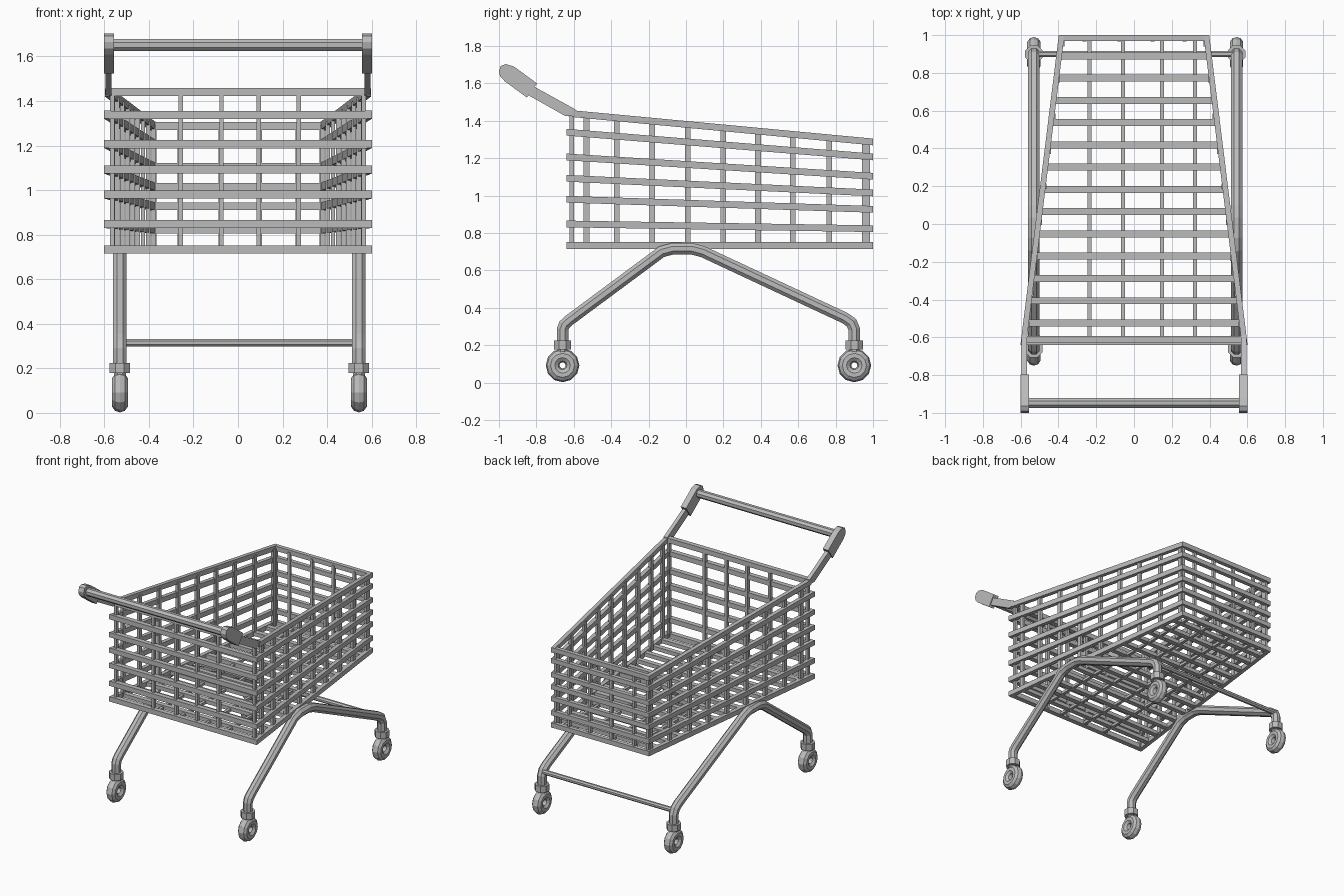
import bpy, bmesh, math
from mathutils import Vector

if "Cube" in bpy.data.objects:
    bpy.data.objects.remove(bpy.data.objects["Cube"], do_unlink=True)

metal = bpy.data.materials.new("grey_metal")
metal.use_nodes = True
GREY = (0.5, 0.5, 0.5, 1)
metal.diffuse_color = GREY
metal.node_tree.nodes["Principled BSDF"].inputs["Base Color"].default_value = GREY

X, Y, Z = Vector((1, 0, 0)), Vector((0, 1, 0)), Vector((0, 0, 1))
FRONT, BACK = -0.63, 0.985


def finish(name, bm, smooth=False):
    bmesh.ops.recalc_face_normals(bm, faces=bm.faces)
    mesh = bpy.data.meshes.new(name)
    bm.to_mesh(mesh)
    bm.free()
    mesh.materials.append(metal)
    ob = bpy.data.objects.new(name, mesh)
    bpy.context.collection.objects.link(ob)
    return ob


def bar(bm, a, b, u, v, w, h):
    """Four-sided bar from a to b, w wide along u and h along v."""
    rings = []
    for p in (Vector(a), Vector(b)):
        rings.append([bm.verts.new(p + u * w / 2 * i + v * h / 2 * j)
                      for i, j in ((-1, -1), (1, -1), (1, 1), (-1, 1))])
    bm.faces.new(rings[0])
    bm.faces.new(rings[1])
    for i in range(4):
        k = (i + 1) % 4
        bm.faces.new((rings[0][i], rings[0][k], rings[1][k], rings[1][i]))


def prism(bm, profile, x0, x1):
    """Side profile (y, z) extruded across x."""
    near = [bm.verts.new((x0, y, z)) for y, z in profile]
    far = [bm.verts.new((x1, y, z)) for y, z in profile]
    bm.faces.new(near)
    bm.faces.new(far)
    for i in range(len(near)):
        k = (i + 1) % len(near)
        bm.faces.new((near[i], near[k], far[k], far[i]))


def tube(bm, points, r, sides=8):
    """Round tube swept along a path lying in one upright plane."""
    pts = [Vector(p) for p in points]
    across = X if abs((pts[-1] - pts[0]).x) < 0.01 else Y
    rings = []
    for i, p in enumerate(pts):
        d0 = (p - pts[max(i - 1, 0)]).normalized()
        d1 = (pts[min(i + 1, len(pts) - 1)] - p).normalized()
        d = (d0 + d1).normalized()
        up = across.cross(d)
        stretch = 1 / d.dot(d1 if d1.length else d0)
        ring = []
        for s in range(sides):
            t = 2 * math.pi * (s + 0.5) / sides
            ring.append(bm.verts.new(p + across * r * math.cos(t) + up * r * stretch * math.sin(t)))
        rings.append(ring)
    for a, b in zip(rings, rings[1:]):
        for s in range(sides):
            k = (s + 1) % sides
            bm.faces.new((a[s], a[k], b[k], b[s]))
    bm.faces.new(rings[0])
    bm.faces.new(rings[-1])


def half_width(y):
    return 0.585 - 0.2 * (y - FRONT) / (BACK - FRONT)


def level(z, y):
    """Rails converge toward the back, where the basket is shallower."""
    t = (y - FRONT) / (BACK - FRONT)
    return 0.733 + (z - 0.733) * (1 - 0.215 * t)


# Basket rails, all round
RAILS = (0.733, 0.848, 0.98, 1.092, 1.206, 1.338, 1.44)
TOP = RAILS[-1]
side_rails, front_rails, back_rails = bmesh.new(), bmesh.new(), bmesh.new()
for z in RAILS:
    start = -0.61 if z == TOP else -0.64
    for s in (-1, 1):
        bar(side_rails, (s * half_width(start), start, level(z, start)),
            (s * half_width(1), 1, level(z, 1)), X, Z, 0.03, 0.036)
    y = -0.61 if z == TOP else -0.622
    bar(front_rails, (-0.58, y, z), (0.58, y, z), Y, Z, 0.036, 0.036)
    zb = level(z, BACK)
    bar(back_rails, (-0.39, BACK, zb), (0.39, BACK, zb), Y, Z, 0.03, 0.034)
finish("side_rails", side_rails)
finish("front_rails", front_rails)
finish("back_rails", back_rails)

# Basket uprights, just inside the rails
uprights = bmesh.new()
for y in (-0.532, -0.37, -0.18, 0.01, 0.2, 0.385, 0.57, 0.765, 0.955):
    for s in (-1, 1):
        x = s * (half_width(y) - 0.01)
        bar(uprights, (x, y, 0.725), (x, y, level(TOP, y)), X, Y, 0.02, 0.03)
for x in (-0.565, -0.258, -0.074, 0.094, 0.272, 0.565):
    bar(uprights, (x, -0.61, 0.725), (x, -0.61, TOP), X, Y, 0.02, 0.025)
for x in (-0.375, -0.262, -0.078, 0.098, 0.268, 0.375):
    bar(uprights, (x, 0.975, 0.725), (x, 0.975, level(TOP, 0.975)), X, Y, 0.02, 0.02)
finish("basket_uprights", uprights)

# Basket floor
floor = bmesh.new()
for i in range(13):
    y = 0.89 - i * 0.1178
    w = half_width(y)
    bar(floor, (-w, y, 0.733), (w, y, 0.733), Y, Z, 0.036, 0.028)
for x in (-0.235, -0.058, 0.148, 0.323):
    bar(floor, (x, FRONT, 0.727), (x, BACK, 0.727), X, Z, 0.021, 0.02)
finish("basket_floor", floor)

# Handle: arms, end grips and push bar
ARM = ((-0.59, 1.425), (-0.59, 1.46), (-0.82, 1.587), (-0.84, 1.535), (-0.645, 1.425))
GRIP = ((-0.85, 1.524), (-0.797, 1.60), (-0.92, 1.69), (-0.963, 1.703),
        (-0.99, 1.693), (-1.0, 1.665), (-0.994, 1.637), (-0.968, 1.61))
for side, s in (("left", 1), ("right", -1)):
    bm = bmesh.new()
    prism(bm, ARM, s * 0.567, s * 0.595)
    finish(side + "_handle_arm", bm)
    bm = bmesh.new()
    prism(bm, GRIP, s * 0.557, s * 0.601)
    finish(side + "_handle_grip", bm)
bm = bmesh.new()
tube(bm, ((-0.57, -0.947, 1.652), (0.57, -0.947, 1.652)), 0.029)
finish("push_bar", bm)

# Bent leg frames with castors
LEG = ((-0.66, 0.2), (-0.66, 0.285), (-0.65, 0.31), (-0.625, 0.333), (-0.13, 0.7),
       (-0.07, 0.716), (0.03, 0.716), (0.09, 0.7), (0.85, 0.345), (0.885, 0.32),
       (0.9, 0.285), (0.9, 0.2))
for side, x in (("left", 0.543), ("right", -0.53)):
    bm = bmesh.new()
    tube(bm, [(x, y, z) for y, z in LEG], 0.033)
    finish(side + "_leg_frame", bm)
    for end, y in (("front", -0.66), ("back", 0.9)):
        bm = bmesh.new()
        tube(bm, ((x, y, 0.178), (x, y, 0.225)), 0.05)
        tube(bm, ((x, y, 0.15), (x, y, 0.19)), 0.03)
        finish(f"{end}_{side}_collar", bm)
        bpy.ops.mesh.primitive_torus_add(
            major_segments=12, minor_segments=10, major_radius=0.053, minor_radius=0.037,
            location=(x, y, 0.092), rotation=(0, math.pi / 2, 0))
        wheel = bpy.context.object
        wheel.name = f"{end}_{side}_wheel"
        wheel.data.materials.append(metal)

# Back cross bar
bm = bmesh.new()
tube(bm, ((-0.53, 0.9, 0.315), (0.543, 0.9, 0.315)), 0.018)
finish("cross_bar", bm)
